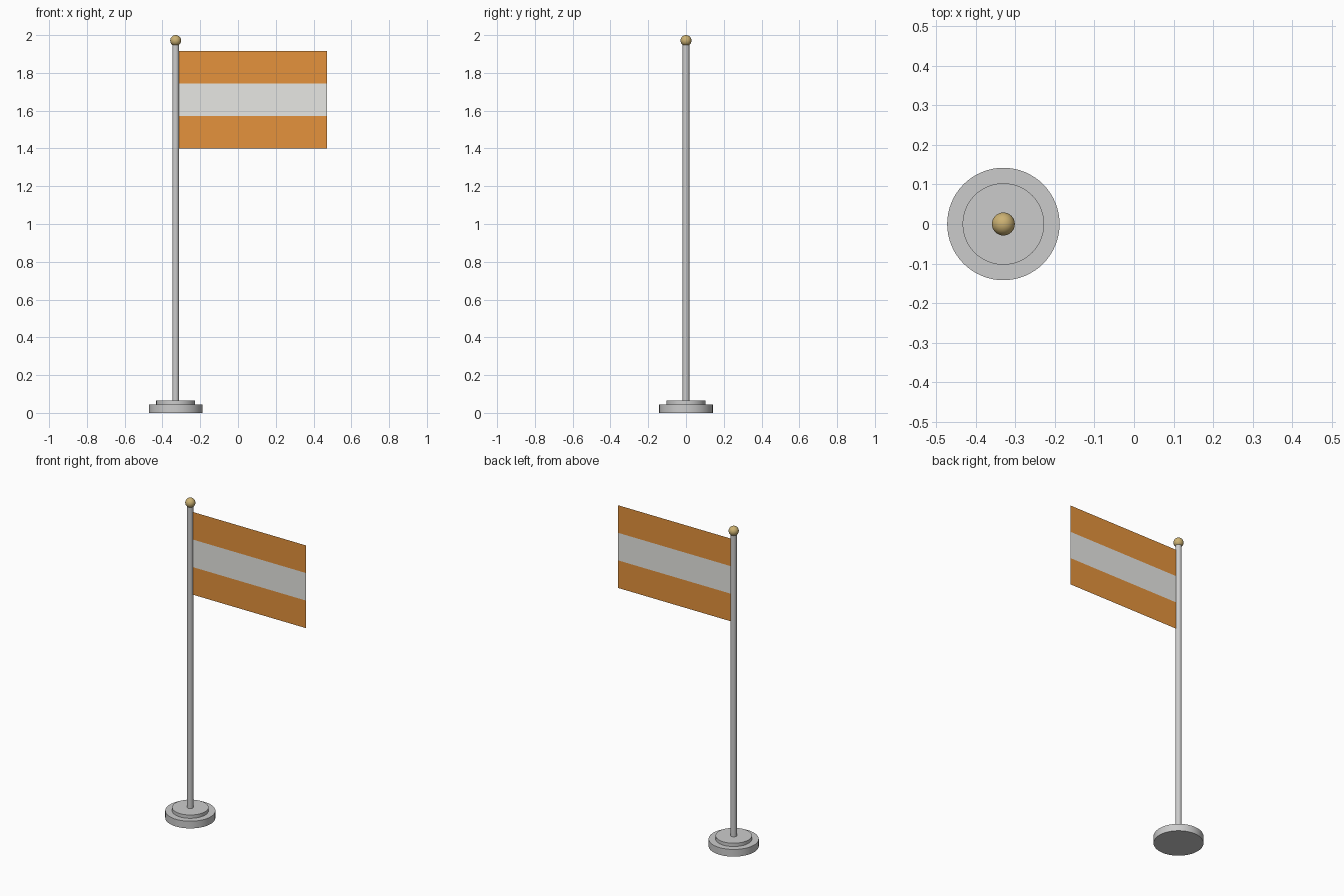
import bpy, bmesh

if "Cube" in bpy.data.objects:
    bpy.data.objects.remove(bpy.data.objects["Cube"])

POLE_X = -0.33


def material(name, rgb):
    m = bpy.data.materials.new(name)
    m.diffuse_color = (*rgb, 1)
    m.use_nodes = True
    m.node_tree.nodes["Principled BSDF"].inputs["Base Color"].default_value = m.diffuse_color
    return m


def cylinder(name, radius, z0, z1, sides):
    bpy.ops.mesh.primitive_cylinder_add(vertices=sides, radius=radius, depth=z1 - z0,
                                        location=(POLE_X, 0, (z0 + z1) / 2))
    ob = bpy.context.object
    ob.name = name
    bpy.ops.object.shade_smooth_by_angle()
    return ob


orange = material("orange", (0.78, 0.29, 0.045))
white = material("white", (0.8, 0.8, 0.77))
gold = material("gold", (0.6, 0.44, 0.17))

# Stepped round base and pole
cylinder("base_plate", 0.142, 0, 0.045, 64)
cylinder("base_step", 0.103, 0.045, 0.066, 64)
cylinder("pole", 0.018, 0.066, 1.955, 32)

# Ball on top of the pole
bpy.ops.mesh.primitive_uv_sphere_add(segments=32, ring_count=16, radius=0.029,
                                     location=(POLE_X, 0, 1.971))
ball = bpy.context.object
ball.name = "finial_ball"
ball.data.materials.append(gold)
bpy.ops.object.shade_smooth_by_angle()

# Flat cloth flag with three equal stripes
mesh = bpy.data.meshes.new("flag")
mesh.materials.append(orange)
mesh.materials.append(white)
bm = bmesh.new()
x0, x1, z0, z1 = -0.312, 0.472, 1.40, 1.917
rows = [[bm.verts.new((x, 0, z0 + (z1 - z0) * i / 3)) for x in (x0, x1)] for i in range(4)]
for i in range(3):
    (a, b), (d, c) = rows[i], rows[i + 1]
    bm.faces.new((a, b, c, d)).material_index = i % 2
bm.to_mesh(mesh)
bm.free()
bpy.context.collection.objects.link(bpy.data.objects.new("flag", mesh))
